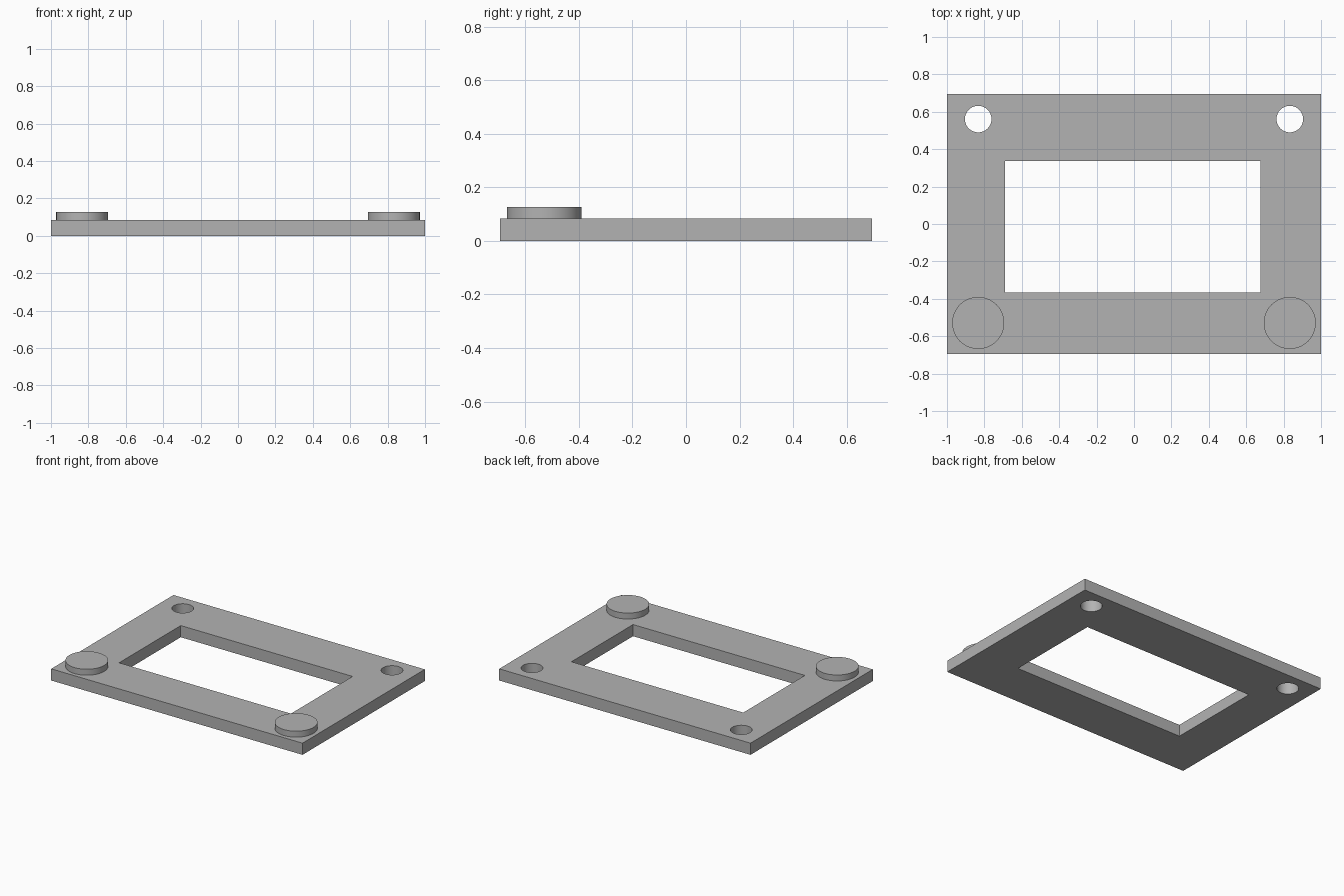
import bpy
import math

cube = bpy.data.objects.get("Cube")
if cube:
    bpy.data.objects.remove(cube, do_unlink=True)

THICK = 0.084
DISC_TOP = 0.127
CORNER_X = 0.833

grey = bpy.data.materials.new("plain grey")
grey.use_nodes = True
colour = (0.45, 0.45, 0.45, 1)
grey.diffuse_color = colour
grey.node_tree.nodes["Principled BSDF"].inputs["Base Color"].default_value = colour


def finish(name):
    obj = bpy.context.object
    obj.name = name
    obj.data.materials.append(grey)
    bpy.ops.object.transform_apply(location=False, rotation=False, scale=True)
    return obj


def box(name, x0, x1, y0, y1, z0, z1):
    centre = ((x0 + x1) / 2, (y0 + y1) / 2, (z0 + z1) / 2)
    bpy.ops.mesh.primitive_cube_add(size=1, location=centre)
    bpy.context.object.scale = (x1 - x0, y1 - y0, z1 - z0)
    return finish(name)


def cylinder(name, x, y, radius, z0, z1):
    bpy.ops.mesh.primitive_cylinder_add(
        vertices=64, radius=radius, depth=z1 - z0, location=(x, y, (z0 + z1) / 2))
    return finish(name)


# Flat frame and the cutters for its window and two rear holes
plate = box("frame_plate", -1, 1, -0.695, 0.695, 0, THICK)
cutters = [box("window_cutter", -0.691, 0.677, -0.365, 0.336, -0.1, 0.2)]
for side, sign in (("left", 1), ("right", -1)):
    cutters.append(cylinder(side + "_hole_cutter", sign * CORNER_X, 0.561, 0.071, -0.1, 0.2))

for cutter in cutters:
    cut = plate.modifiers.new(cutter.name, "BOOLEAN")
    cut.operation = "DIFFERENCE"
    cut.solver = "EXACT"
    cut.object = cutter
    bpy.ops.object.select_all(action="DESELECT")
    plate.select_set(True)
    bpy.context.view_layer.objects.active = plate
    bpy.ops.object.modifier_apply(modifier=cut.name)
    bpy.data.objects.remove(cutter, do_unlink=True)

# Raised round pads on the front corners
parts = [plate]
for side, sign in (("left", 1), ("right", -1)):
    parts.append(cylinder(side + "_front_pad", sign * CORNER_X, -0.529, 0.139, THICK, DISC_TOP))

# Smooth round walls with sharp rims
bpy.ops.object.select_all(action="DESELECT")
for part in parts:
    part.select_set(True)
bpy.context.view_layer.objects.active = plate
bpy.ops.object.shade_smooth_by_angle(angle=math.radians(30))
